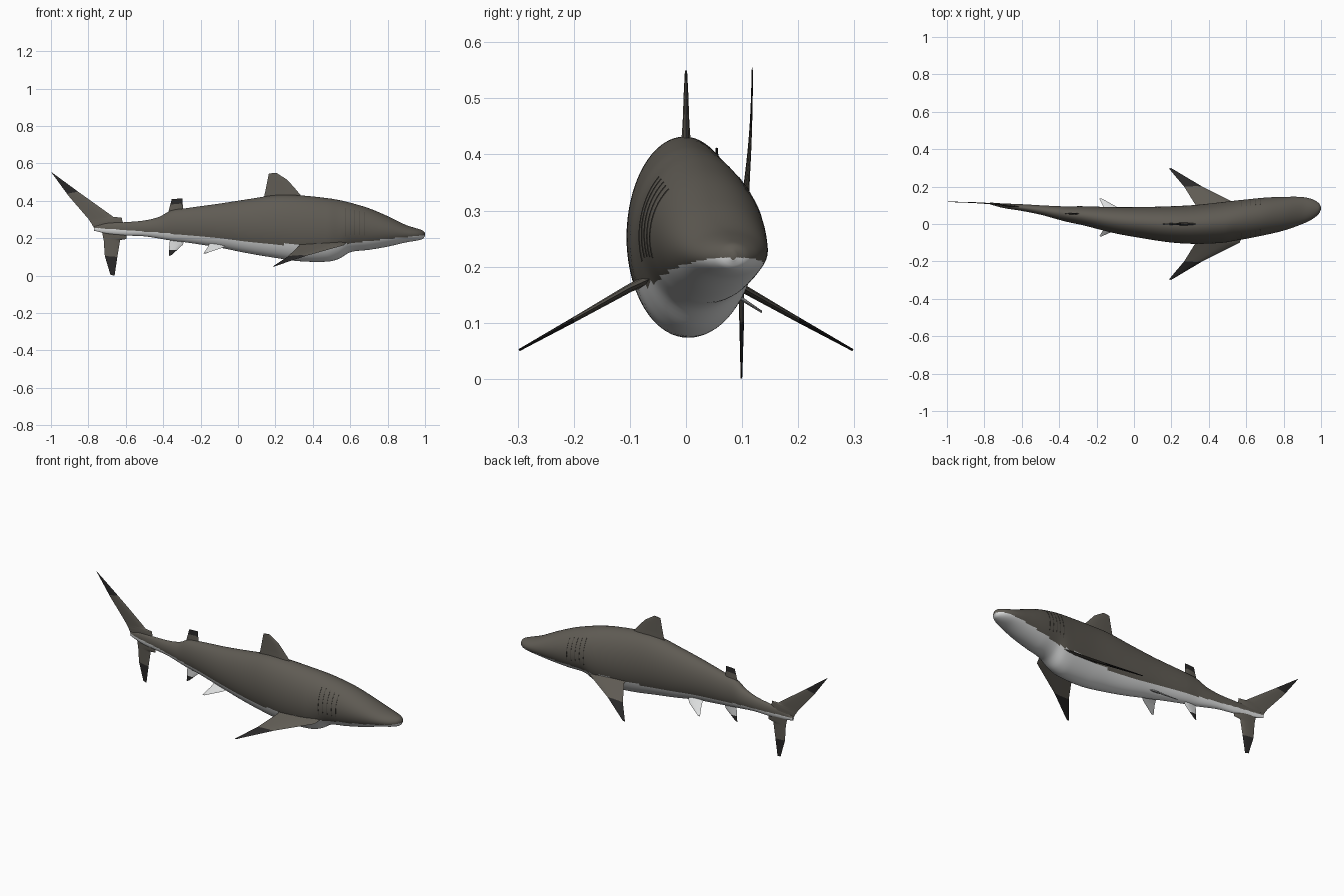
import bpy, bmesh, math
from mathutils import Vector


def material(name, rgb):
    m = bpy.data.materials.new(name)
    m.diffuse_color = (*rgb, 1)
    return m


GREY = material("grey_brown_skin", (0.115, 0.105, 0.088))
WHITE = material("pale_belly", (0.72, 0.73, 0.73))
BLACK = material("black_tips", (0.022, 0.021, 0.021))
SLIT = material("gill_slit_grey", (0.07, 0.064, 0.054))

# Body stations: x, top z, bottom z, centre y, half width
STATIONS = [
    (-0.77, 0.262, 0.240, 0.110, 0.005), (-0.70, 0.280, 0.225, 0.098, 0.012),
    (-0.60, 0.286, 0.215, 0.088, 0.018), (-0.50, 0.295, 0.210, 0.075, 0.025),
    (-0.42, 0.315, 0.198, 0.062, 0.034), (-0.36, 0.347, 0.188, 0.053, 0.041),
    (-0.28, 0.360, 0.178, 0.045, 0.050), (-0.10, 0.385, 0.150, 0.020, 0.070),
    (0.05, 0.408, 0.120, 0.007, 0.084), (0.20, 0.430, 0.095, -0.002, 0.097),
    (0.33, 0.429, 0.077, -0.002, 0.104), (0.48, 0.414, 0.075, 0.009, 0.109),
    (0.54, 0.404, 0.090, 0.018, 0.107), (0.60, 0.390, 0.125, 0.026, 0.105),
    (0.70, 0.360, 0.138, 0.041, 0.100), (0.80, 0.318, 0.155, 0.055, 0.090),
    (0.90, 0.270, 0.178, 0.072, 0.072), (0.96, 0.251, 0.188, 0.080, 0.050),
    (0.99, 0.240, 0.198, 0.083, 0.026), (1.00, 0.228, 0.212, 0.084, 0.006),
]
# Height of the colour line along the body
LINE = [(-0.77, 0.256), (-0.4, 0.228), (0, 0.192), (0.2, 0.167),
        (0.55, 0.167), (0.8, 0.196), (1.0, 0.216)]


def spline(x):
    """Smooth body station at x."""
    n = len(STATIONS)
    i = next((k for k in range(n - 1) if x <= STATIONS[k + 1][0]), n - 2)
    a, b = STATIONS[i], STATIONS[i + 1]
    p, q = STATIONS[max(i - 1, 0)], STATIONS[min(i + 2, n - 1)]
    h = b[0] - a[0]
    t = (x - a[0]) / h
    out = []
    for c in range(1, 5):
        m0 = (b[c] - p[c]) / (b[0] - p[0]) * h
        m1 = (q[c] - a[c]) / (q[0] - a[0]) * h
        out.append((2*t**3 - 3*t*t + 1) * a[c] + (t**3 - 2*t*t + t) * m0
                   + (3*t*t - 2*t**3) * b[c] + (t**3 - t*t) * m1)
    return out


def skin(x, angle, lift=0.0):
    top, bot, yc, w = spline(x)
    return Vector((x, yc + (w + lift) * math.cos(angle),
                   (top + bot) / 2 + ((top - bot) / 2 + lift) * math.sin(angle)))


def line_height(x):
    for (x0, z0), (x1, z1) in zip(LINE, LINE[1:]):
        if x <= x1:
            return z0 + (z1 - z0) * (x - x0) / (x1 - x0)
    return LINE[-1][1]


def loft(name, rings, mats, rule, angle=40):
    """Skin closed rings, cap both ends, colour faces by rule."""
    bm = bmesh.new()
    vs = [[bm.verts.new(p) for p in r] for r in rings]
    n = len(rings[0])
    for a, b in zip(vs, vs[1:]):
        for j in range(n):
            k = (j + 1) % n
            bm.faces.new((a[j], a[k], b[k], b[j]))
    bm.faces.new(vs[0][::-1])
    bm.faces.new(vs[-1])
    bmesh.ops.recalc_face_normals(bm, faces=bm.faces)
    for f in bm.faces:
        f.material_index = rule(f.calc_center_median())
    me = bpy.data.meshes.new(name)
    bm.to_mesh(me)
    bm.free()
    for m in mats:
        me.materials.append(m)
    ob = bpy.data.objects.new(name, me)
    bpy.context.collection.objects.link(ob)
    bpy.ops.object.select_all(action='DESELECT')
    ob.select_set(True)
    bpy.context.view_layer.objects.active = ob
    bpy.ops.object.shade_smooth_by_angle(angle=math.radians(angle))
    return ob


def fin(name, sections, normal, t0, t1, mats, rule=lambda c: 0, bend=None):
    """Thin lens-shaped fin through (leading, trailing) point pairs."""
    normal = Vector(normal).normalized()
    profile = [(0, 0), (0.12, 0.7), (0.35, 1), (0.7, 0.6), (1, 0),
               (0.7, -0.6), (0.35, -1), (0.12, -0.7)]
    pairs, steps = [], 10
    for i in range(len(sections) - 1):
        for s in range(steps + (i == len(sections) - 2)):
            t = s / steps
            pairs.append([Vector(sections[i][e]).lerp(Vector(sections[i + 1][e]), t)
                          for e in (0, 1)])
    rings = []
    for i, (a, b) in enumerate(pairs):
        th = t0 + (t1 - t0) * i / (len(pairs) - 1)
        ring = [a.lerp(b, u) + normal * v * th for u, v in profile]
        if bend:
            for p in ring:
                p.y += bend(p.x)
        rings.append(ring)
    return loft(name, rings, mats, rule)


def upright(y, points):
    return [((a, y, b), (c, y, d)) for a, b, c, d in points]


# Body, dark above the colour line and pale below
xs = [-0.77 + 1.75 * i / 150 for i in range(151)]
xs += [0.985, 0.99, 0.994, 0.997, 0.999, 1.0]
loft("body", [[skin(x, 2 * math.pi * j / 72) for j in range(72)] for x in xs],
     [GREY, WHITE], lambda c: int(c.z < line_height(c.x)), 60)

# Gill slits, five thin strips on each side
for side, label in ((1, "left"), (-1, "right")):
    for g in range(5):
        x = 0.575 + 0.025 * g
        rings = []
        for k in range(13):
            a = math.radians(-18 + 5.5 * k)
            a = a if side > 0 else math.pi - a
            rings.append([skin(x - 0.0015, a, -0.003), skin(x + 0.0015, a, -0.003),
                          skin(x + 0.0015, a, 0.001), skin(x - 0.0015, a, 0.001)])
        loft(f"gill_slit_{label}_{g + 1}", rings, [SLIT], lambda c: 0)

# Dorsal fins
fin("dorsal_fin", upright(0, [
    (0.345, 0.39, 0.135, 0.39), (0.335, 0.43, 0.14, 0.425),
    (0.312, 0.458, 0.147, 0.455), (0.265, 0.511, 0.158, 0.51),
    (0.205, 0.55, 0.165, 0.546)]), (0, 1, 0), 0.010, 0.002, [GREY])
fin("second_dorsal_fin", upright(0.055, [
    (-0.29, 0.33, -0.375, 0.32), (-0.295, 0.36, -0.37, 0.35),
    (-0.296, 0.412, -0.354, 0.41)]), (0, 1, 0), 0.007, 0.002,
    [GREY, BLACK], lambda c: int(c.z > 0.383))

# Anal fin
fin("anal_fin", upright(0.055, [
    (-0.285, 0.20, -0.36, 0.21), (-0.295, 0.165, -0.367, 0.17),
    (-0.355, 0.11, -0.37, 0.105)]), (0, 1, 0), 0.006, 0.002,
    [WHITE, BLACK], lambda c: int(c.z < 0.138))


# Tail fin lobes, following the curve of the body
def tail_y(x):
    return 0.118 - 0.175 * (x + 1) ** 2


fin("tail_upper_lobe", upright(0, [
    (-0.60, 0.23, -0.765, 0.245), (-0.62, 0.30, -0.785, 0.282),
    (-0.622, 0.311, -0.79, 0.288), (-0.665, 0.313, -0.797, 0.30),
    (-0.84, 0.438, -0.905, 0.425), (-0.99, 0.548, -1.0, 0.555)]),
    (0, 1, 0), 0.008, 0.001, [GREY, BLACK], lambda c: int(c.z > 0.445), tail_y)
fin("tail_lower_lobe", upright(0, [
    (-0.595, 0.25, -0.73, 0.25), (-0.595, 0.196, -0.722, 0.21),
    (-0.63, 0.19, -0.718, 0.19), (-0.645, 0.10, -0.712, 0.105),
    (-0.66, 0.0, -0.682, 0.004)]),
    (0, 1, 0), 0.008, 0.001, [GREY, BLACK], lambda c: int(c.z < 0.10), tail_y)

# Paired fins
for s, label in ((1, "left"), (-1, "right")):
    fin(f"pectoral_fin_{label}", [
        ((0.58, s * 0.06, 0.18), (0.315, s * 0.06, 0.18)),
        ((0.565, s * 0.10, 0.162), (0.33, s * 0.10, 0.162)),
        ((0.365, s * 0.20, 0.106), (0.268, s * 0.20, 0.104)),
        ((0.20, s * 0.298, 0.052), (0.187, s * 0.296, 0.05))],
        (0, s * 0.48, 0.88), 0.010, 0.002,
        [GREY, BLACK], lambda c: int(abs(c.y) > 0.2))
    fin(f"pelvic_fin_{label}", [
        ((-0.05, 0.028 + s * 0.025, 0.17), (-0.15, 0.028 + s * 0.025, 0.18)),
        ((-0.08, 0.03 + s * 0.055, 0.15), (-0.16, 0.03 + s * 0.055, 0.155)),
        ((-0.17, 0.035 + s * 0.10, 0.12), (-0.185, 0.035 + s * 0.10, 0.118))],
        (0, s * 0.5, 0.86), 0.006, 0.002, [WHITE])
